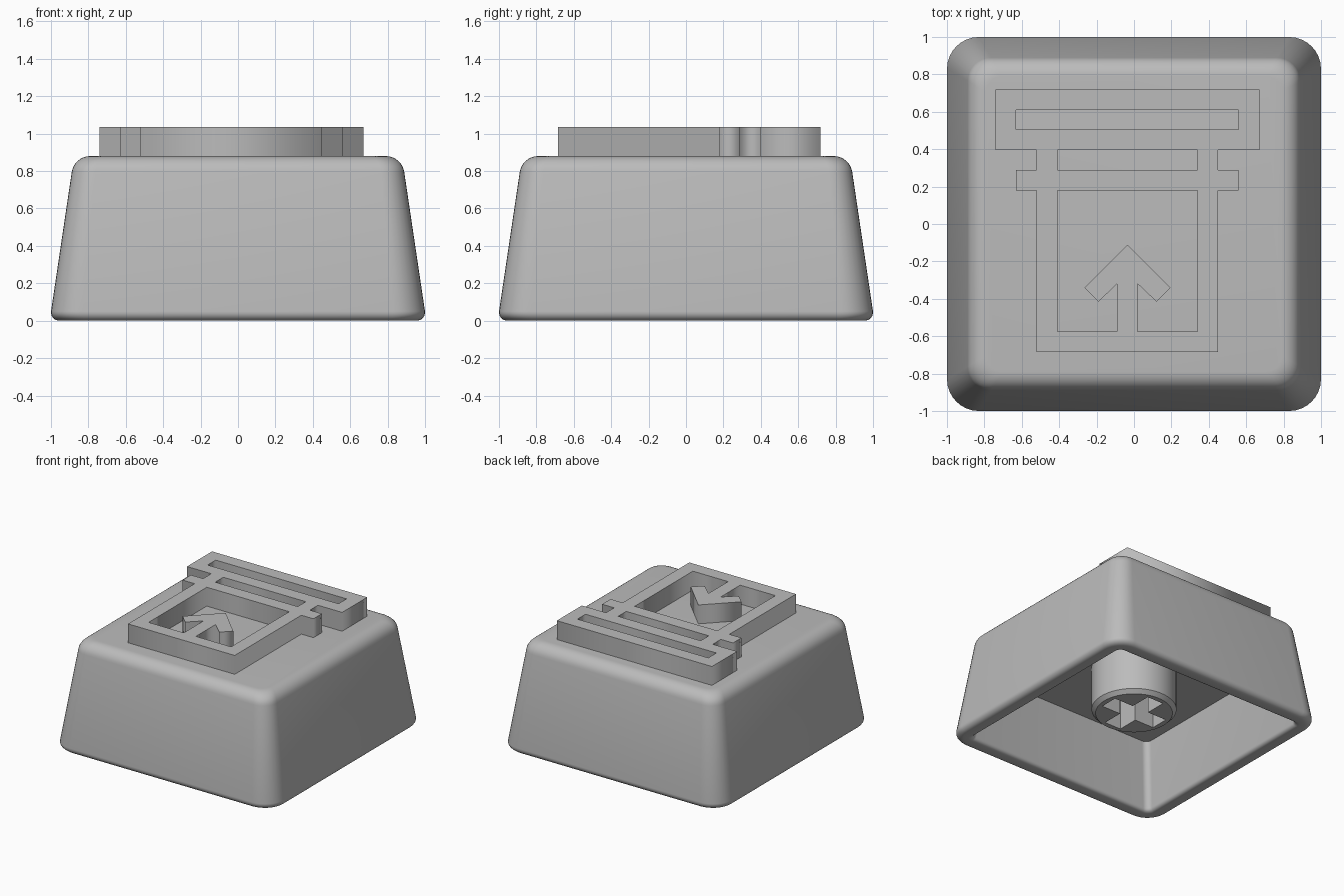
import bpy
import bmesh
from math import sin, cos, pi, radians

if "Cube" in bpy.data.objects:
    bpy.data.objects.remove(bpy.data.objects["Cube"])

GREY = bpy.data.materials.new("light_grey")
GREY.use_nodes = True
COLOUR = (0.5, 0.5, 0.5, 1)
GREY.diffuse_color = COLOUR
GREY.node_tree.nodes["Principled BSDF"].inputs["Base Color"].default_value = COLOUR


def add_object(name, data):
    obj = bpy.data.objects.new(name, data)
    bpy.context.collection.objects.link(obj)
    data.materials.append(GREY)
    return obj


def activate(obj):
    bpy.ops.object.select_all(action="DESELECT")
    obj.select_set(True)
    bpy.context.view_layer.objects.active = obj


def rounded_square(half, radius, steps=8):
    """Corner arcs of a rounded square, counter-clockwise."""
    points = []
    for quarter in range(4):
        mid = radians(45 + 90 * quarter)
        cx = (half - radius) * (1 if cos(mid) > 0 else -1)
        cy = (half - radius) * (1 if sin(mid) > 0 else -1)
        for i in range(steps + 1):
            a = pi / 2 * (quarter + i / steps)
            points.append((cx + radius * cos(a), cy + radius * sin(a)))
    return points


def circle(radius, steps=64):
    return [(radius * cos(2 * pi * i / steps), radius * sin(2 * pi * i / steps))
            for i in range(steps)]


def loft(name, sections):
    """Skin a stack of (outline, z) sections and close both ends."""
    bm = bmesh.new()
    rings = [[bm.verts.new((x, y, z)) for x, y in outline] for outline, z in sections]
    for low, high in zip(rings, rings[1:]):
        for i in range(len(low)):
            j = (i + 1) % len(low)
            bm.faces.new((low[i], low[j], high[j], high[i]))
    bm.faces.new(rings[0][::-1])
    bm.faces.new(rings[-1])
    bmesh.ops.recalc_face_normals(bm, faces=bm.faces)
    mesh = bpy.data.meshes.new(name)
    bm.to_mesh(mesh)
    bm.free()
    return add_object(name, mesh)


def arc(centre, z, radius, start, end, steps=6):
    """Profile points (half width, z) along a fillet."""
    return [(centre + radius * cos(radians(start + (end - start) * i / steps)),
             z + radius * sin(radians(start + (end - start) * i / steps)))
            for i in range(steps + 1)]


def smooth(obj, angle=35):
    activate(obj)
    bpy.ops.object.shade_smooth_by_angle(angle=radians(angle))


# Hollow cap: inner ceiling, down the wall, round the rim, up to the filleted top
inner = [(0.80, 0.55)] + arc(0.90, 0.03, 0.03, 180, 270, 4)
outer = arc(0.955, 0.045, 0.045, 270, 367) + arc(0.79, 0.78, 0.1, 7, 90, 8)
sections = [(rounded_square(h, 0.05), z) for h, z in inner]
sections += [(rounded_square(h, max(0.08, 0.17 - (1 - h) * 0.4)), z) for h, z in outer]
cap = loft("cap_shell", sections)
smooth(cap)

# Round mounting post with a chamfered end and a cross-shaped socket
post = loft("mounting_post", [(circle(0.29), 0.16), (circle(0.32), 0.19), (circle(0.32), 0.60)])
L, W = 0.25, 0.075
quarter = [(L, -W), (L, W), (W, W)]
cross = []
for _ in range(4):
    cross += quarter
    quarter = [(-y, x) for x, y in quarter]
cutter = loft("socket_cutter", [(cross, 0.0), (cross, 0.5)])
cutter.hide_render = True
cut = post.modifiers.new("socket", "BOOLEAN")
cut.operation = "DIFFERENCE"
cut.solver = "EXACT"
cut.object = cutter
activate(post)
bpy.ops.object.modifier_apply(modifier=cut.name)
bpy.data.objects.remove(cutter)
smooth(post)

# Raised relief: one outline with three openings, mirrored about its own centre line
MID = -0.035


def mirrored(right_side):
    """Close a right-hand outline (offset from the centre line) with its mirror."""
    left = [(-x, y) for x, y in reversed(right_side) if x > 0]
    return [(MID + x, y) for x, y in right_side + left]


lid_and_box = mirrored([(0.705, 0.72), (0.705, 0.395), (0.485, 0.395), (0.485, 0.29),
                        (0.595, 0.29), (0.595, 0.18), (0.485, 0.18), (0.485, -0.685)])
lid_slot = mirrored([(0.595, 0.61), (0.595, 0.505)])
neck_slot = mirrored([(0.375, 0.395), (0.375, 0.29)])
# The large opening wraps around an upward arrow that grows from the bottom bar
arrow = [(0.055, -0.575), (0.055, -0.32), (0.155, -0.415), (0.23, -0.34), (0, -0.11)]
box_frame = [(0.375, 0.18), (0.375, -0.575)]
opening = [(MID + x, y) for x, y in box_frame + arrow]
opening += [(MID - x, y) for x, y in reversed(arrow[:-1])]
opening += [(MID - x, y) for x, y in reversed(box_frame)]

curve = bpy.data.curves.new("raised_relief", "CURVE")
curve.dimensions = "2D"
curve.fill_mode = "BOTH"
curve.extrude = 0.09
for outline in (lid_and_box, lid_slot, neck_slot, opening):
    spline = curve.splines.new("POLY")
    spline.points.add(len(outline) - 1)
    for point, (x, y) in zip(spline.points, outline):
        point.co = (x, y, 0, 1)
    spline.use_cyclic_u = True
relief = add_object("raised_relief", curve)
relief.location.z = 0.945
activate(relief)
bpy.ops.object.convert(target="MESH")
